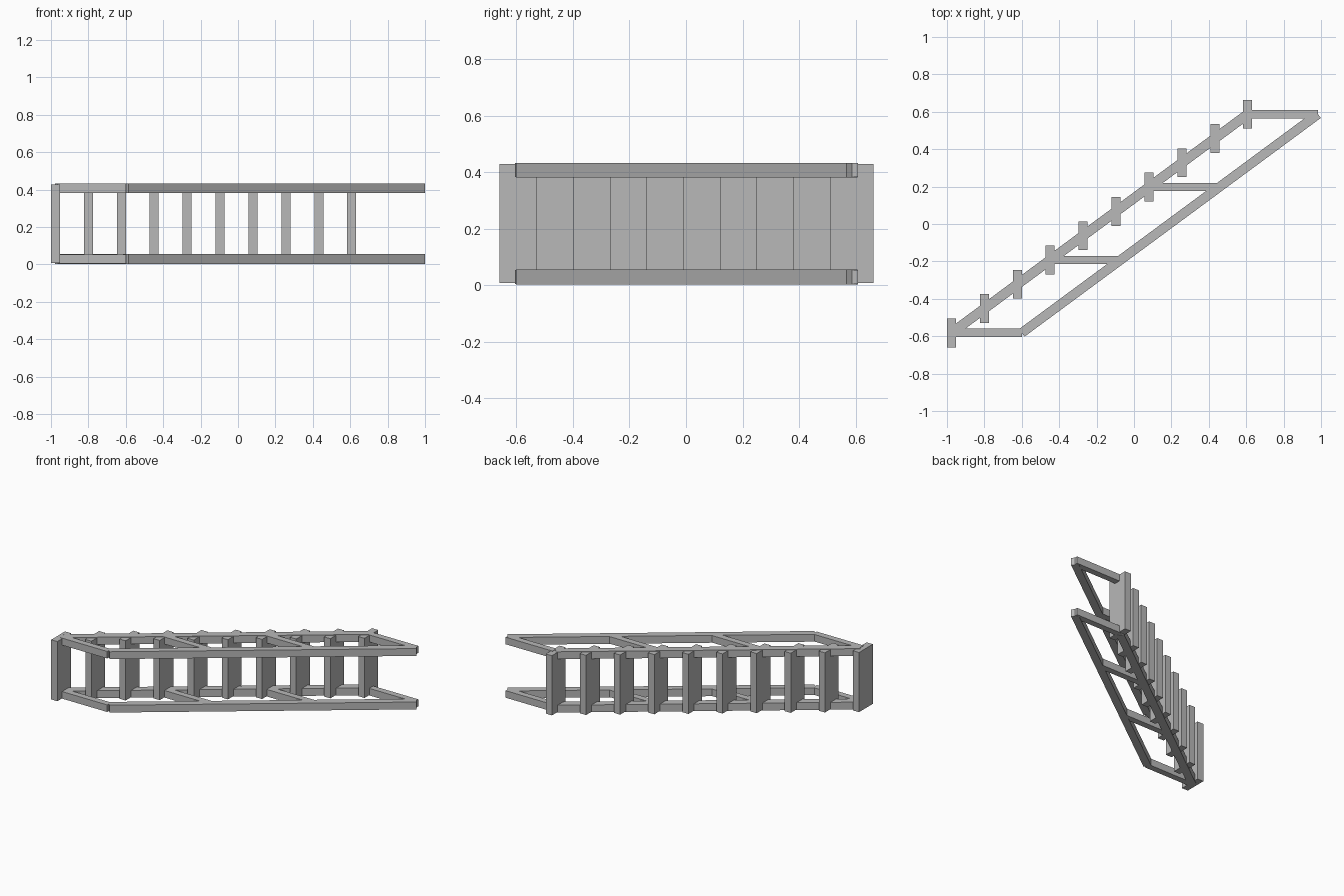
import bpy
import math

if "Cube" in bpy.data.objects:
    bpy.data.objects.remove(bpy.data.objects["Cube"])

grey = bpy.data.materials.new("plain grey")
grey.diffuse_color = (0.48, 0.48, 0.48, 1)
grey.use_nodes = True
grey.node_tree.nodes["Principled BSDF"].inputs["Base Color"].default_value = grey.diffuse_color


def box(name, centre, size, angle=0.0):
    """Box of the given size, turned about z."""
    bpy.ops.mesh.primitive_cube_add(size=1, location=centre, rotation=(0, 0, angle))
    ob = bpy.context.object
    ob.name = name
    ob.scale = size
    bpy.ops.object.transform_apply(location=False, rotation=False, scale=True)
    ob.data.materials.append(grey)
    return ob


def beam(name, a, b, width, z, height):
    """Horizontal beam between two plan points."""
    dx, dy = b[0] - a[0], b[1] - a[1]
    centre = ((a[0] + b[0]) / 2, (a[1] + b[1]) / 2, z)
    return box(name, centre, (math.hypot(dx, dy), width, height), math.atan2(dy, dx))


STEPS = 10
START, END = (-0.976, -0.582), (0.608, 0.587)   # first and last tread
RUN = 0.376                                     # stringer to handrail distance

# Treads
for i in range(STEPS):
    t = i / (STEPS - 1)
    x = START[0] + t * (END[0] - START[0])
    y = START[1] + t * (END[1] - START[1])
    box(f"tread_{i + 1}", (x, y, 0.218), (0.048, 0.154, 0.422))

# Two matching side frames
for side, z in (("lower", 0.029), ("upper", 0.407)):
    beam(f"{side}_stringer", (-0.962, -0.572), (0.608, 0.587), 0.052, z, 0.052)
    beam(f"{side}_handrail", (START[0] + RUN, START[1]),
         (END[0] + RUN, END[1]), 0.050, z, 0.052)
    # Balusters joining stringer and handrail
    for i in range(4):
        t = i / 3
        x = START[0] + t * (END[0] - START[0])
        y = START[1] + t * (END[1] - START[1])
        beam(f"{side}_baluster_{i + 1}", (x + 0.01, y), (x + RUN, y), 0.044, z, 0.05)
